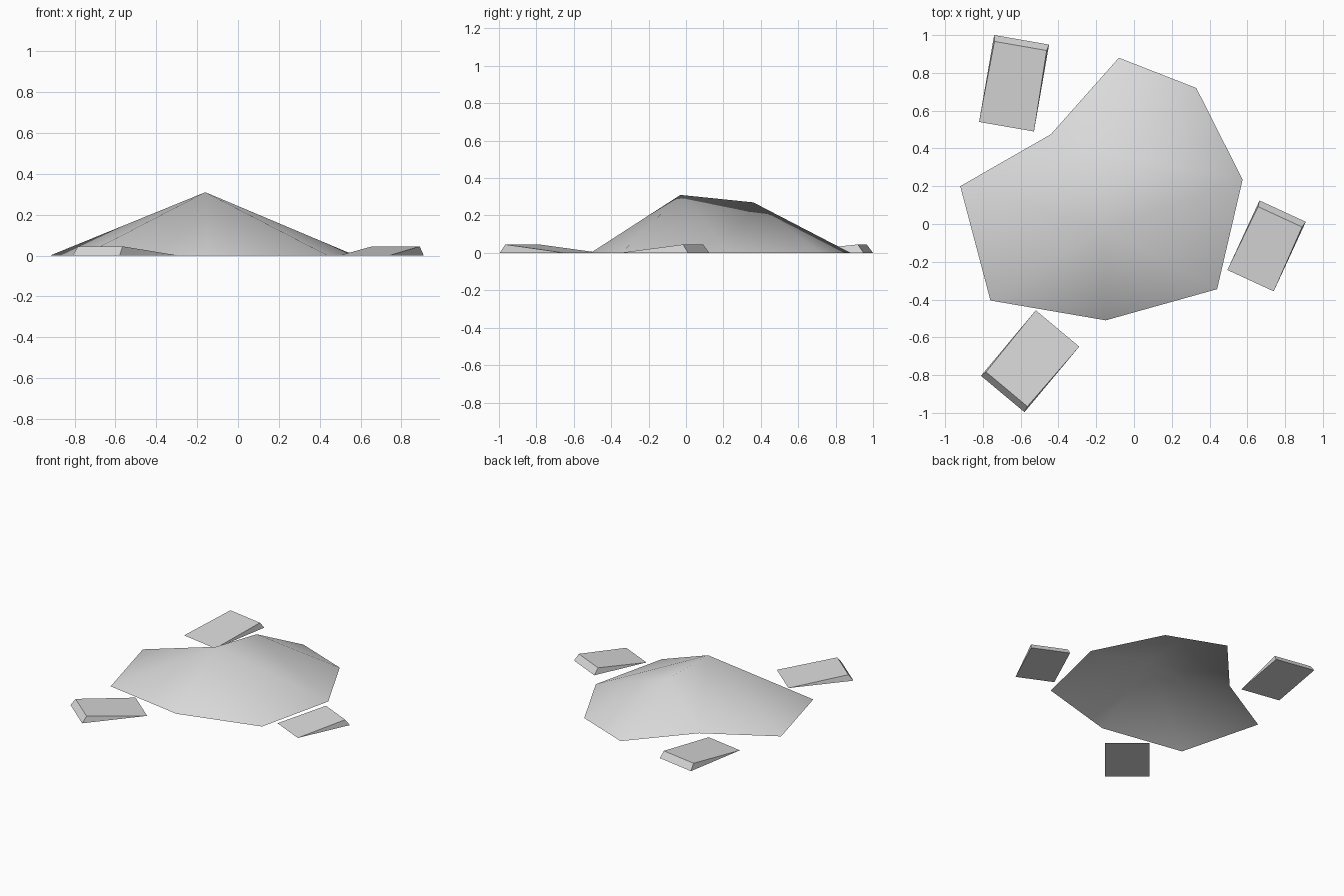
import bpy, bmesh
from mathutils import Vector

cube = bpy.data.objects.get("Cube")
if cube:
    bpy.data.objects.remove(cube, do_unlink=True)

# One plain grey for everything
grey = bpy.data.materials.new("light grey")
grey.use_nodes = True
colour = (0.7, 0.7, 0.7, 1)
grey.diffuse_color = colour
grey.node_tree.nodes["Principled BSDF"].inputs["Base Color"].default_value = colour


def finish(bm, name, smooth=False):
    for face in bm.faces:
        face.smooth = smooth
    mesh = bpy.data.meshes.new(name)
    bm.to_mesh(mesh)
    bm.free()
    mesh.materials.append(grey)
    obj = bpy.data.objects.new(name, mesh)
    bpy.context.collection.objects.link(obj)
    return obj


def fan(bm, centre, rim):
    for a, b in zip(rim, rim[1:]):
        bm.faces.new((centre, a, b))


# Mound: open shell, uneven rim rising to a peak and a lower shoulder
outline = [(-.08, .88), (-.44, .475), (-.92, .2), (-.76, -.405),
           (-.15, -.51), (.44, -.345), (.575, .235), (.33, .72)]
bm = bmesh.new()
rim = [bm.verts.new((x, y, 0)) for x, y in outline]
peak = bm.verts.new((-.16, -.03, .31))
shoulder = bm.verts.new((-.10, .36, .27))
fan(bm, peak, rim[1:7])
fan(bm, shoulder, rim[6:] + rim[:2])
bm.faces.new((peak, rim[6], shoulder))
bm.faces.new((peak, shoulder, rim[1]))
finish(bm, "mound", smooth=True)


# Wedge slab: thin edge at low, raised end at high
def wedge(name, low, high, width, height=.045, inset=.033):
    low, high = Vector((*low, 0)), Vector((*high, 0))
    along = (high - low).normalized()
    side = Vector((-along.y, along.x, 0)) * width / 2
    top = high - along * inset + Vector((0, 0, height))
    bm = bmesh.new()
    l, r = [[bm.verts.new(p) for p in (low + s, high + s, top + s * .95)]
            for s in (side, -side)]
    bm.faces.new(l)
    bm.faces.new(r[::-1])
    for i in range(3):
        j = (i + 1) % 3
        bm.faces.new((l[i], r[i], r[j], l[j]))
    bmesh.ops.recalc_face_normals(bm, faces=bm.faces)
    return finish(bm, name)


wedge("back_right_slab", (-.675, .515), (-.595, .975), .295)
wedge("front_right_slab", (-.405, -.553), (-.695, -.90), .30)
wedge("left_slab", (.617, -.30), (.787, .068), .27)
